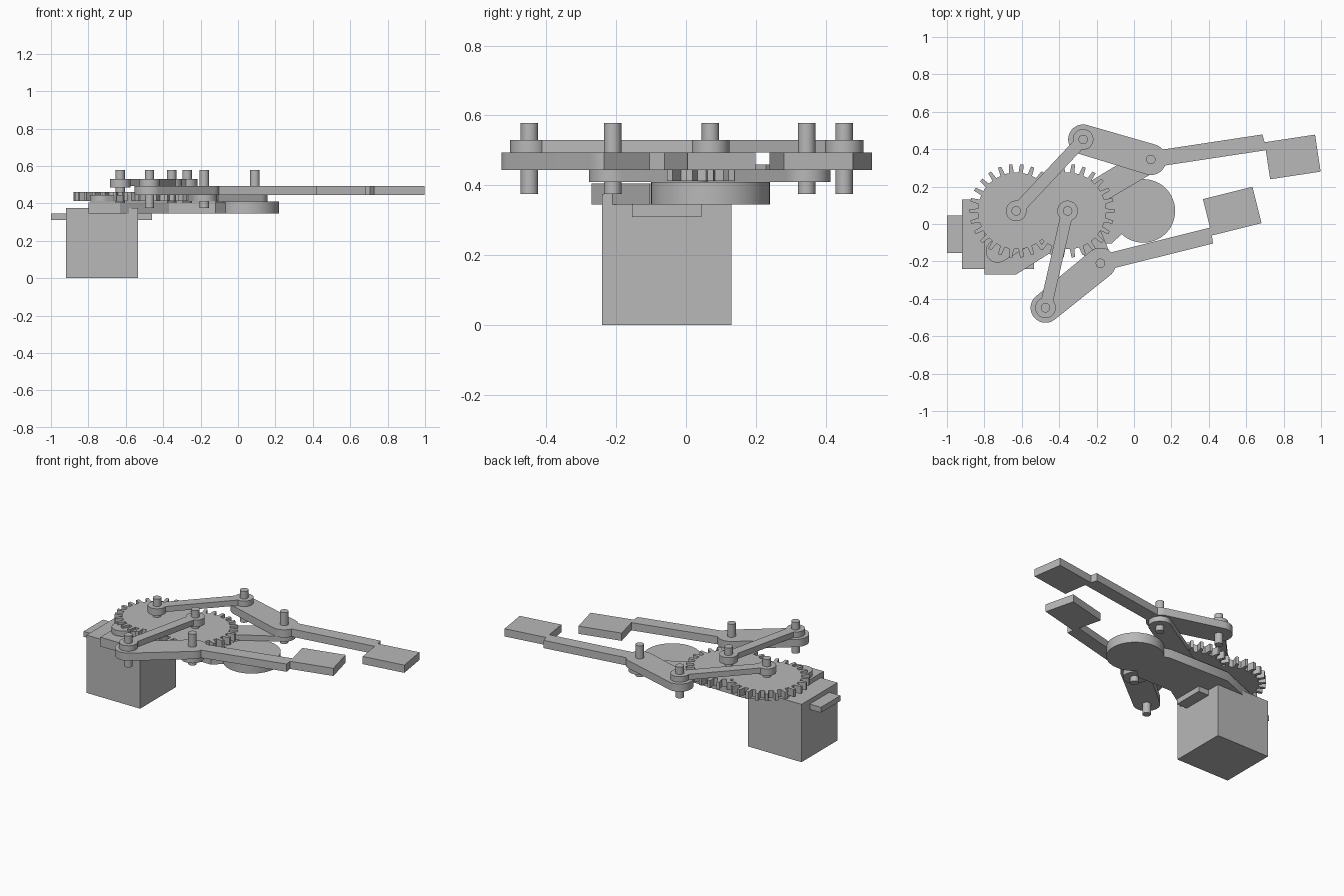
import bpy, bmesh, math
from mathutils import Vector, Matrix

cube = bpy.data.objects.get("Cube")
if cube:
    bpy.data.objects.remove(cube, do_unlink=True)

grey = bpy.data.materials.new("plain_grey")
grey.use_nodes = True
grey.diffuse_color = (0.48, 0.48, 0.48, 1)
grey.node_tree.nodes["Principled BSDF"].inputs["Base Color"].default_value = grey.diffuse_color


def prism(name, outline, z0, z1):
    """Extrude a flat counter-clockwise outline from z0 to z1."""
    bm = bmesh.new()
    face = bm.faces.new([bm.verts.new((p[0], p[1], z0)) for p in outline])
    top = bmesh.ops.extrude_face_region(bm, geom=[face])["geom"]
    bmesh.ops.translate(bm, vec=(0, 0, z1 - z0),
                        verts=[v for v in top if isinstance(v, bmesh.types.BMVert)])
    bmesh.ops.recalc_face_normals(bm, faces=bm.faces)
    mesh = bpy.data.meshes.new(name)
    bm.to_mesh(mesh)
    bm.free()
    mesh.materials.append(grey)
    obj = bpy.data.objects.new(name, mesh)
    bpy.context.collection.objects.link(obj)
    bpy.ops.object.select_all(action='DESELECT')
    obj.select_set(True)
    bpy.context.view_layer.objects.active = obj
    bpy.ops.object.shade_smooth_by_angle(angle=math.radians(25))
    return obj


def arc(c, r, start, end, n=24):
    return [(c[0] + r * math.cos(start + (end - start) * i / n),
             c[1] + r * math.sin(start + (end - start) * i / n)) for i in range(n + 1)]


def disc(name, c, r, z0, z1):
    return prism(name, arc(c, r, 0, math.tau, 48)[:-1], z0, z1)


def block(name, x0, x1, y0, y1, z0, z1):
    return prism(name, [(x0, y0), (x1, y0), (x1, y1), (x0, y1)], z0, z1)


def link(name, a, b, ra, rb, z0, z1):
    """Round-ended bar from a to b with tangent sides."""
    d = Vector(b) - Vector(a)
    ang = math.atan2(d.y, d.x)
    t = math.acos((ra - rb) / d.length)
    outline = arc(b, rb, ang - t, ang + t) + arc(a, ra, ang + t, ang + math.tau - t)
    return prism(name, outline, z0, z1)


def gear(name, c, teeth, root, tip, z0, z1):
    outline = []
    step = math.tau / teeth
    for i in range(teeth):
        for f, r in ((-0.5, root), (-0.25, root), (-0.15, tip), (0.15, tip), (0.25, root)):
            a = (i + f) * step
            outline.append((c[0] + r * math.cos(a), c[1] + r * math.sin(a)))
    return prism(name, outline, z0, z1)


# Servo motor with its two mounting ears
block("motor_body", -0.92, -0.535, -0.24, 0.13, 0, 0.375)
block("motor_ear_outer", -1.0, -0.92, -0.155, 0.045, 0.31, 0.345)
block("motor_ear_inner", -0.535, -0.46, -0.155, 0.045, 0.31, 0.345)

# Base plate and round nose
prism("base_plate", [(-0.8, -0.27), (-0.63, -0.27), (-0.37, -0.105), (-0.12, -0.105),
                     (-0.03, -0.02), (-0.03, 0.16), (-0.12, 0.19), (-0.55, 0.2),
                     (-0.8, 0.1)], 0.345, 0.405)
disc("base_nose", (0.05, 0.07), 0.17, 0.345, 0.41)

# Meshing gears
gear_centres = ((-0.63, 0.07), (-0.355, 0.07))
for side, c in zip(("rear", "front"), gear_centres):
    gear(side + "_gear", c, 26, 0.205, 0.25, 0.412, 0.46)
    disc(side + "_gear_pin", c, 0.025, 0.375, 0.578)
    disc(side + "_gear_boss", c, 0.055, 0.485, 0.53)

# Fixed bars that carry the arm pivots
pivots = ((0.09, 0.345), (-0.18, -0.21))
link("left_support", (-0.73, -0.145), pivots[0], 0.062, 0.068, 0.41, 0.445)
link("right_support", (-0.26, 0.0), pivots[1], 0.062, 0.068, 0.41, 0.445)

# Mirrored gripper arms, each placed by its pivot and heading
headings = (math.radians(8.6), math.radians(14))
for side, s, p, h, c in zip(("left", "right"), (1, -1), pivots, headings, gear_centres):
    turn = Matrix.Rotation(h, 2)

    def place(u, n):
        return tuple(Vector(p) + turn @ Vector((u, n * s)))

    joint = place(-0.342, 0.16)
    link(side + "_arm_lever", joint, p, 0.08, 0.083, 0.444, 0.494)
    # Finger and jaw as one stepped outline
    prism(side + "_finger", [place(0, -0.043), place(0.615, -0.043), place(0.615, -0.2),
                             place(0.888, -0.2), place(0.888, 0), place(0.615, 0),
                             place(0.61, 0.043), place(0, 0.043)], 0.444, 0.494)
    # Crank from gear to joint
    link(side + "_crank", c, joint, 0.032, 0.032, 0.494, 0.53)
    disc(side + "_joint_boss", joint, 0.055, 0.494, 0.53)
    disc(side + "_joint_pin", joint, 0.025, 0.375, 0.578)
    disc(side + "_pivot_pin", p, 0.025, 0.375, 0.578)
